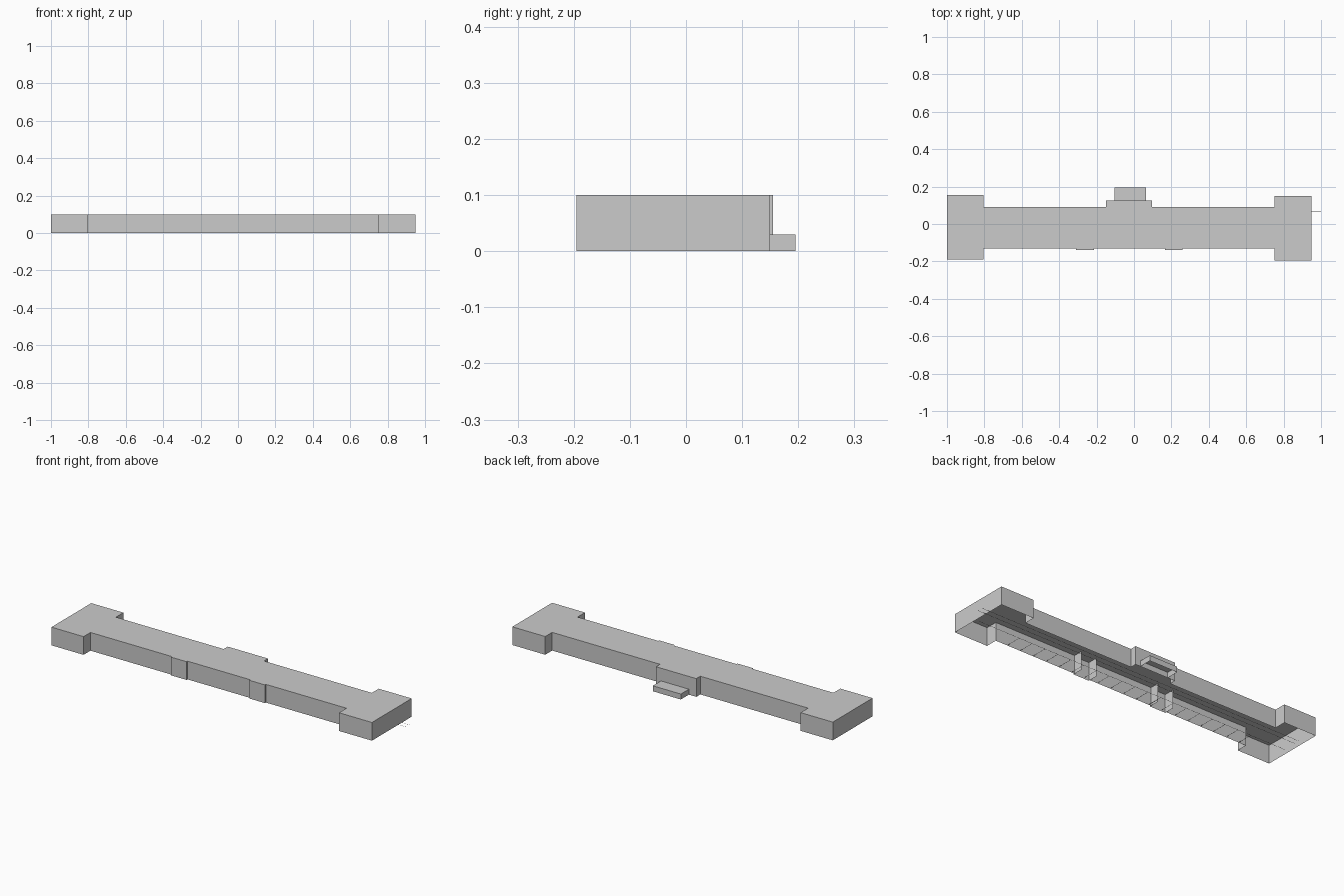
import bpy, bmesh

if "Cube" in bpy.data.objects:
    bpy.data.objects.remove(bpy.data.objects["Cube"])

H = 0.10          # building height
PORCH_H = 0.03    # rear porch height


def finish(bm, name):
    mesh = bpy.data.meshes.new(name)
    bm.to_mesh(mesh)
    bm.free()
    obj = bpy.data.objects.new(name, mesh)
    bpy.context.collection.objects.link(obj)
    return obj


def shell(name, outline, height):
    """Roof plus outer walls, open underneath."""
    bm = bmesh.new()
    roof = bm.faces.new([bm.verts.new((x, y, height)) for x, y in outline])
    walls = bmesh.ops.extrude_edge_only(bm, edges=list(roof.edges))["geom"]
    for v in walls:
        if isinstance(v, bmesh.types.BMVert):
            v.co.z = 0
    bmesh.ops.recalc_face_normals(bm, faces=bm.faces)
    if roof.normal.z < 0:
        bmesh.ops.reverse_faces(bm, faces=bm.faces)
    return finish(bm, name)


def wall_path(name, points, height):
    """Single-sheet wall following an open path."""
    bm = bmesh.new()
    rows = [(bm.verts.new((x, y, 0)), bm.verts.new((x, y, height))) for x, y in points]
    for (a, b), (c, d) in zip(rows, rows[1:]):
        bm.faces.new((a, c, d, b))
    return finish(bm, name)


def strips(name, segments, w=0.003):
    """Thin flat floor-plan lines lying on the ground plane."""
    bm = bmesh.new()
    for x0, y0, x1, y1 in segments:
        dx, dy = (0, w / 2) if y0 == y1 else (w / 2, 0)
        bm.faces.new([bm.verts.new((x, y, 0)) for x, y in (
            (x0 - dx, y0 - dy), (x1 + dx, y0 - dy),
            (x1 + dx, y1 + dy), (x0 - dx, y1 + dy))])
    return finish(bm, name)


# Main building: long block, two end wings, two shallow front bays, rear bump
bays = [(-0.31, -0.215), (0.165, 0.26)]
front = [(-1.0, -0.19), (-0.805, -0.19), (-0.805, -0.13)]
for a, b in bays:
    front += [(a, -0.13), (a, -0.138), (b, -0.138), (b, -0.13)]
front += [(0.75, -0.13), (0.75, -0.195), (0.95, -0.195)]
back = [(0.95, 0.15), (0.75, 0.15), (0.75, 0.09), (0.095, 0.09), (0.095, 0.125),
        (-0.15, 0.125), (-0.15, 0.09), (-0.805, 0.09), (-0.805, 0.155), (-1.0, 0.155)]
shell("main_building", front + back, H)

# Low porch at the rear entrance
shell("rear_porch", [(-0.105, 0.125), (0.065, 0.125), (0.065, 0.195), (-0.105, 0.195)], PORCH_H)

# Short inner side walls behind the front bays
for i, (a, b) in enumerate(bays):
    for side, x in (("left", a), ("right", b)):
        wall_path(f"bay_inner_wall_{i}_{side}", [(x, -0.13), (x, -0.08)], H)

# Floor-plan lines: two long axes past the right end, and room dividers
strips("floor_plan_axes", [(-0.97, 0.065, 1.0, 0.065), (-0.97, 0.035, 1.0, 0.035),
                           (-0.97, -0.04, 0.93, -0.04)], 0.002)
strips("room_divider_lines",
       [(-0.76 + 0.08 * i, -0.125, -0.76 + 0.08 * i, -0.04) for i in range(19)], 0.002)
